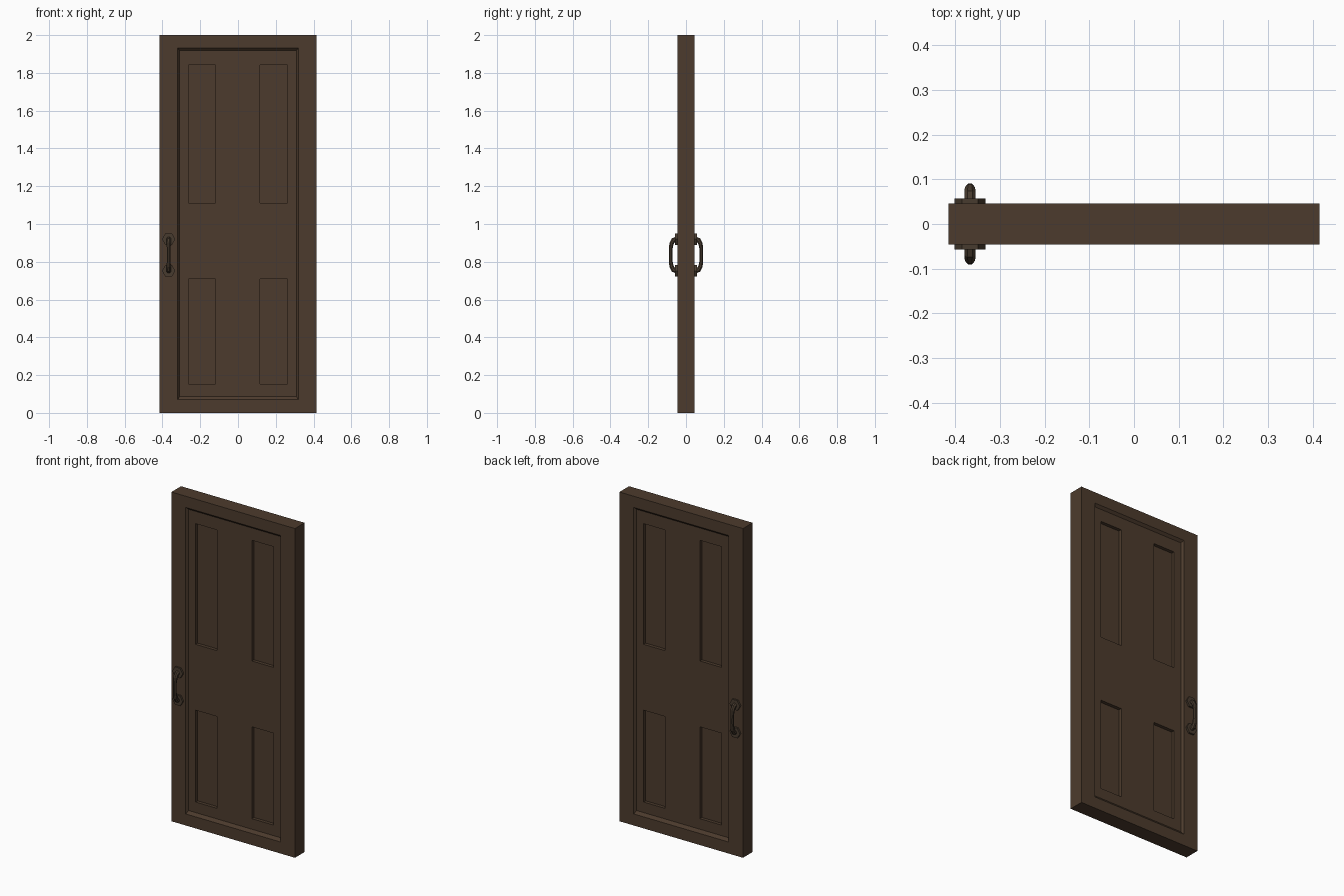
import bpy, bmesh, math
from mathutils import Vector

if "Cube" in bpy.data.objects:
    bpy.data.objects.remove(bpy.data.objects["Cube"])


def material(name, rgb):
    m = bpy.data.materials.new(name)
    m.diffuse_color = (*rgb, 1)
    m.use_nodes = True
    m.node_tree.nodes["Principled BSDF"].inputs["Base Color"].default_value = m.diffuse_color
    return m


WOOD = material("dark_brown_wood", (0.073, 0.044, 0.026))
METAL = material("dark_bronze", (0.064, 0.044, 0.028))


def finish(bm, name, mat):
    me = bpy.data.meshes.new(name)
    bm.to_mesh(me)
    bm.free()
    ob = bpy.data.objects.new(name, me)
    bpy.context.collection.objects.link(ob)
    me.materials.append(mat)
    return ob


# Door leaf: rim, bevelled recess and four sunken panels on both sides
W, T, H = 0.415, 0.046, 2.0
Y_FLOOR, Y_PANEL = -T + 0.014, -T + 0.034
bm = bmesh.new()


def rect(x0, x1, z0, z1, y):
    return [(x0, y, z0), (x1, y, z0), (x1, y, z1), (x0, y, z1)]


def face(pts, s):
    # s = -1 turns the face round to the back side
    bm.faces.new([bm.verts.new((s * x, s * y, z)) for x, y, z in pts])


def ring(a, b, s):
    for i in range(4):
        j = (i + 1) % 4
        face([a[i], a[j], b[j], b[i]], s)


xs = [-0.309, -0.263, -0.118, 0.116, 0.261, 0.309]
zs = [0.088, 0.152, 0.71, 1.11, 1.843, 1.918]
for s in (1, -1):
    outer = rect(-W, W, 0, H, -T)
    edge = rect(-0.319, 0.319, 0.07, 1.932, -T)
    inner = rect(xs[0], xs[-1], zs[0], zs[-1], Y_FLOOR)
    ring(outer, edge, s)
    ring(edge, inner, s)
    for i in range(5):
        for k in range(5):
            cell = (xs[i], xs[i + 1], zs[k], zs[k + 1])
            if i % 2 and k % 2:
                ring(rect(*cell, Y_FLOOR), rect(*cell, Y_PANEL), s)
                face(rect(*cell, Y_PANEL), s)
            else:
                face(rect(*cell, Y_FLOOR), s)
# Outer edges of the leaf
ring(rect(-W, W, 0, H, T), rect(-W, W, 0, H, -T), 1)
bmesh.ops.remove_doubles(bm, verts=bm.verts, dist=1e-5)
finish(bm, "door_leaf", WOOD)

# Pull handles, one on each side
HX, HZ = -0.367, 0.836
half = [(0.050, 0.084, 0.014), (0.066, 0.079, 0.0135),
        (0.077, 0.060, 0.0125), (0.081, 0.030, 0.010)]
path = half + [(0.0815, 0, 0.010)] + [(y, -z, r) for y, z, r in reversed(half)]
N = 8


def pull_handle(name, side):
    bm = bmesh.new()
    pts = [Vector((HX, side * y, HZ + z)) for y, z, r in path]
    rings = []
    for i, p in enumerate(pts):
        t = (pts[min(i + 1, len(pts) - 1)] - pts[max(i - 1, 0)]).normalized()
        n = t.cross(Vector((1, 0, 0)))
        r = path[i][2]
        rings.append([bm.verts.new(p + r * (math.cos(a) * Vector((1, 0, 0)) + math.sin(a) * n))
                      for a in [2 * math.pi * (k + 0.5) / N for k in range(N)]])
    for a, b in zip(rings, rings[1:]):
        for k in range(N):
            j = (k + 1) % N
            bm.faces.new([a[k], a[j], b[j], b[k]])
    bm.faces.new(rings[0])
    bm.faces.new(rings[-1])
    bmesh.ops.recalc_face_normals(bm, faces=bm.faces)
    finish(bm, name, METAL)


def rosette(name, side, z):
    # Six-sided mounting plate
    bm = bmesh.new()
    loops = [[bm.verts.new((HX + 0.035 * math.cos(k * math.pi / 3), side * y,
                            z + 0.035 * math.sin(k * math.pi / 3))) for k in range(6)]
             for y in (T - 0.003, T + 0.011)]
    for lp in loops:
        bm.faces.new(lp)
    for k in range(6):
        j = (k + 1) % 6
        bm.faces.new([loops[0][k], loops[0][j], loops[1][j], loops[1][k]])
    bmesh.ops.recalc_face_normals(bm, faces=bm.faces)
    finish(bm, name, METAL)


for label, side in (("front", -1), ("back", 1)):
    pull_handle(label + "_pull_handle", side)
    rosette(label + "_upper_mount", side, HZ + 0.084)
    rosette(label + "_lower_mount", side, HZ - 0.084)
